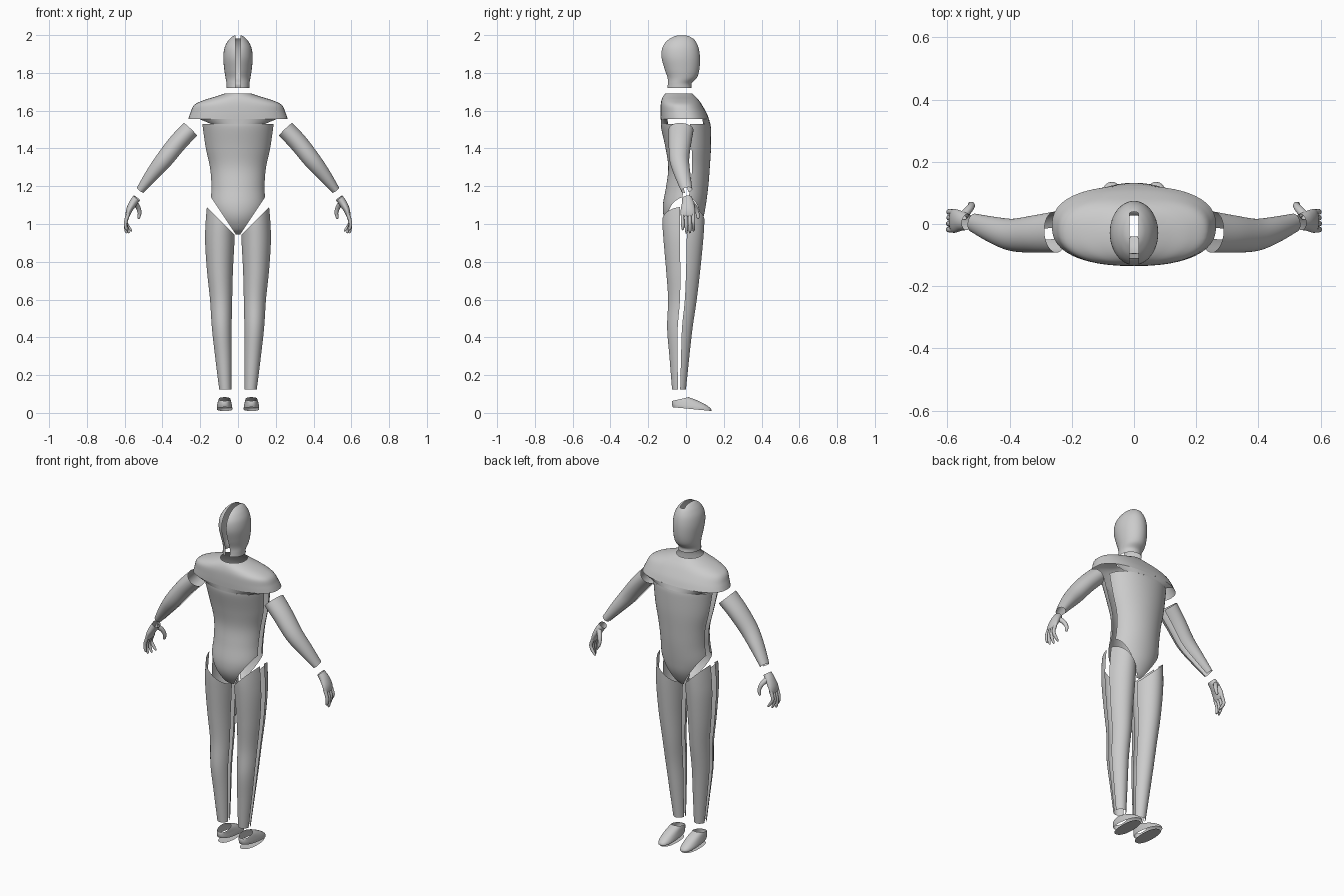
import bpy, bmesh, math
from mathutils import Vector

if "Cube" in bpy.data.objects:
    bpy.data.objects.remove(bpy.data.objects["Cube"])
PI = math.pi


def spline(pts, n=6):
    """Catmull-Rom interpolation through tuples of any length."""
    out = []
    for i in range(len(pts) - 1):
        p = [pts[max(i - 1, 0)], pts[i], pts[i + 1], pts[min(i + 2, len(pts) - 1)]]
        for k in range(n):
            t = k / n
            out.append(tuple(0.5 * (2 * b + (c - a) * t + (2 * a - 5 * b + 4 * c - d) * t * t
                             + (3 * b - a - 3 * c + d) * t ** 3) for a, b, c, d in zip(*p)))
    return out + [tuple(pts[-1])]


def power(v, e):
    return math.copysign(abs(v) ** (2 / e), v)


def skin(bm, rings, arcs=((0, 2 * PI),)):
    """Skin rings of points with open strips, one strip per arc."""
    for a0, a1 in arcs:
        n = max(6, round((a1 - a0) / (2 * PI) * 48))
        rows = [[bm.verts.new(r(a0 + (a1 - a0) * j / n)) for j in range(n + 1)] for r in rings]
        for lo, hi in zip(rows, rows[1:]):
            for j in range(n):
                bm.faces.new((lo[j], lo[j + 1], hi[j + 1], hi[j]))


def slab(x0, x1, y0, y1, z0, z1, e=2):
    """Ring between x and y limits; height runs from z0 at the back to z1 at the front."""
    def at(a):
        s = power(math.sin(a), e)
        return Vector(((x0 + x1) / 2 + (x1 - x0) / 2 * power(math.cos(a), e),
                       (y0 + y1) / 2 + (y1 - y0) / 2 * s, (z0 + z1) / 2 + (z1 - z0) / 2 * s))
    return at


def tube(path, n=6):
    """Rings along a path of (x, y, z, radius across y, radius through)."""
    pts = spline(path, n)
    rings = []
    for i, p in enumerate(pts):
        t = Vector(pts[min(i + 1, len(pts) - 1)][:3]) - Vector(pts[max(i - 1, 0)][:3])
        t.normalize()
        u = t.cross(Vector((0, 1, 0))).normalized()
        v = u.cross(t)
        rings.append(lambda a, c=Vector(p[:3]), u=u, v=v, p=p:
                     c + u * p[4] * math.cos(a) + v * p[3] * math.sin(a))
    return rings


def cut(bm, co, no, clear=True):
    bmesh.ops.bisect_plane(bm, geom=bm.verts[:] + bm.edges[:] + bm.faces[:],
                           plane_co=co, plane_no=no, clear_outer=clear)


def finish(name, bm, mirror=False):
    bmesh.ops.remove_doubles(bm, verts=bm.verts[:], dist=0.0002)
    bmesh.ops.recalc_face_normals(bm, faces=bm.faces[:])
    for f in bm.faces:
        f.smooth = True
    me = bpy.data.meshes.new(name)
    bm.to_mesh(me)
    bm.free()
    ob = bpy.data.objects.new(name, me)
    bpy.context.collection.objects.link(ob)
    if mirror:
        m = ob.modifiers.new("mirror", 'MIRROR')
        m.use_mirror_merge = False


def sides(g):
    return ((g, PI - g), (PI + g, 2 * PI - g))


def body(rows):
    """Symmetric rings from (z, half width, back y, front y, roundness)."""
    return [slab(-w, w, y0, y1, z, z, e) for z, w, y0, y1, e in spline(rows)]


# Hood: closed face, slit running up the back and over the crown
bm = bmesh.new()
skin(bm, body([(1.72, .06, -.1, .03, 2), (1.745, .061, -.098, .03, 2), (1.775, .066, -.1, .058, 2),
               (1.82, .073, -.115, .071, 2), (1.88, .078, -.131, .074, 2), (1.93, .072, -.128, .067, 2),
               (1.965, .056, -.108, .052, 2), (1.987, .037, -.08, .033, 2),
               (1.997, .02, -.058, .014, 2), (2.0, .002, -.03, -.02, 2)]))
for x in (-.014, .014):
    cut(bm, (x, 0, 0), (1, 0, 0), False)
gone = []
for f in bm.faces:
    c = f.calc_center_median()
    if abs(c.x) < .014 and (c.y < -.03 or (c.z > 1.95 and c.y < .038)):
        gone.append(f)
bmesh.ops.delete(bm, geom=gone, context='FACES')
finish("hood", bm)

# Torso suit: trunk with side slits, shoulder yoke with sleeve openings, leg openings
bm = bmesh.new()
trunk = body([(.945, .05, -.04, .035, 2), (.97, .08, -.08, .06, 2), (1.03, .12, -.115, .09, 2),
              (1.1, .144, -.122, .105, 2), (1.2, .142, -.105, .118, 2), (1.3, .15, -.094, .126, 2),
              (1.4, .172, -.108, .132, 2), (1.5, .187, -.13, .132, 2.1), (1.53, .19, -.133, .129, 2.2)])
yoke = body([(1.555, .264, -.134, .122, 2.4), (1.59, .251, -.135, .108, 2.4), (1.63, .232, -.134, .085, 2.4),
             (1.655, .182, -.13, .068, 2.3), (1.675, .118, -.122, .05, 2.1), (1.69, .072, -.11, .035, 2)])
skin(bm, trunk, sides(.15))
skin(bm, yoke)
skin(bm, [trunk[-1], yoke[0]], sides(.75))
for s in (-1, 1):
    cut(bm, (s * .145, 0, 1.145), (s * .195, 0, -.13))
finish("torso_suit", bm)

# Sleeves: slit along the underside
bm = bmesh.new()
skin(bm, tube([(.252, -.026, 1.5, .066, .05), (.318, -.032, 1.43, .06, .05), (.39, -.035, 1.34, .052, .047),
               (.455, -.018, 1.26, .042, .037), (.516, .004, 1.18, .03, .023)]),
     ((-PI + .3, PI - .3),))
finish("sleeve", bm, True)

# Gloves: palm, four fingers and a thumb
bm = bmesh.new()
skin(bm, tube([(.536, .006, 1.138, .026, .021), (.556, .01, 1.11, .032, .021),
               (.575, .01, 1.075, .038, .017), (.584, .01, 1.045, .036, .011), (.586, .01, 1.038, .02, .003)]))
for i, (length, curl) in enumerate([(.075, .0), (.092, .0), (.09, .008), (.08, .016)]):
    y = -.019 + i * .019
    skin(bm, tube([(.58, y, 1.055, .009, .01), (.594, y + .001, 1.045 - length * .4, .009, .009),
                   (.594 - curl, y + .002, 1.045 - length * .8, .008, .008),
                   (.590 - curl * 1.6, y + .002, 1.045 - length, .005, .005),
                   (.589 - curl * 1.7, y + .002, 1.043 - length, .001, .001)], 3))
skin(bm, tube([(.55, .025, 1.115, .014, .015), (.53, .048, 1.09, .012, .013), (.521, .06, 1.06, .010, .010),
               (.526, .064, 1.033, .007, .007), (.529, .064, 1.026, .001, .001)], 4))
finish("glove", bm, True)

# Trouser legs: slits down the outside and inside, sloping top edge
bm = bmesh.new()
legs = [(.035, .1, -.074, 0, .125), (.033, .122, -.088, .018, .3), (.033, .139, -.1, .035, .45),
        (.03, .149, -.095, .057, .6), (.026, .165, -.105, .075, .75), (.018, .175, -.118, .09, .9),
        (.014, .173, -.125, .097, 1.0), (.012, .165, -.125, .1, 1.1)]
skin(bm, [slab(*r, r[4]) for r in spline(legs)], sides(.17))
cut(bm, (.165, 0, 1.09), (-1, 0, 1))
finish("trouser_leg", bm, True)

# Shoe uppers: open below and at the ankle
bm = bmesh.new()
shoe = [(.03, .112, -.07, .135, .03, .01), (.031, .112, -.074, .13, .042, .024),
        (.034, .109, -.075, .1, .052, .046), (.037, .105, -.074, .055, .06, .068),
        (.04, .101, -.071, .014, .064, .083)]
skin(bm, [slab(*r, 2.4) for r in spline(shoe, 4)])
finish("shoe_upper", bm, True)

# Soles: flat sheets on the ground
bm = bmesh.new()
sole = slab(.032, .11, -.064, .125, 0, 0, 2.3)
bm.faces.new([bm.verts.new(sole(2 * PI * k / 40)) for k in range(40)])
finish("sole", bm, True)
